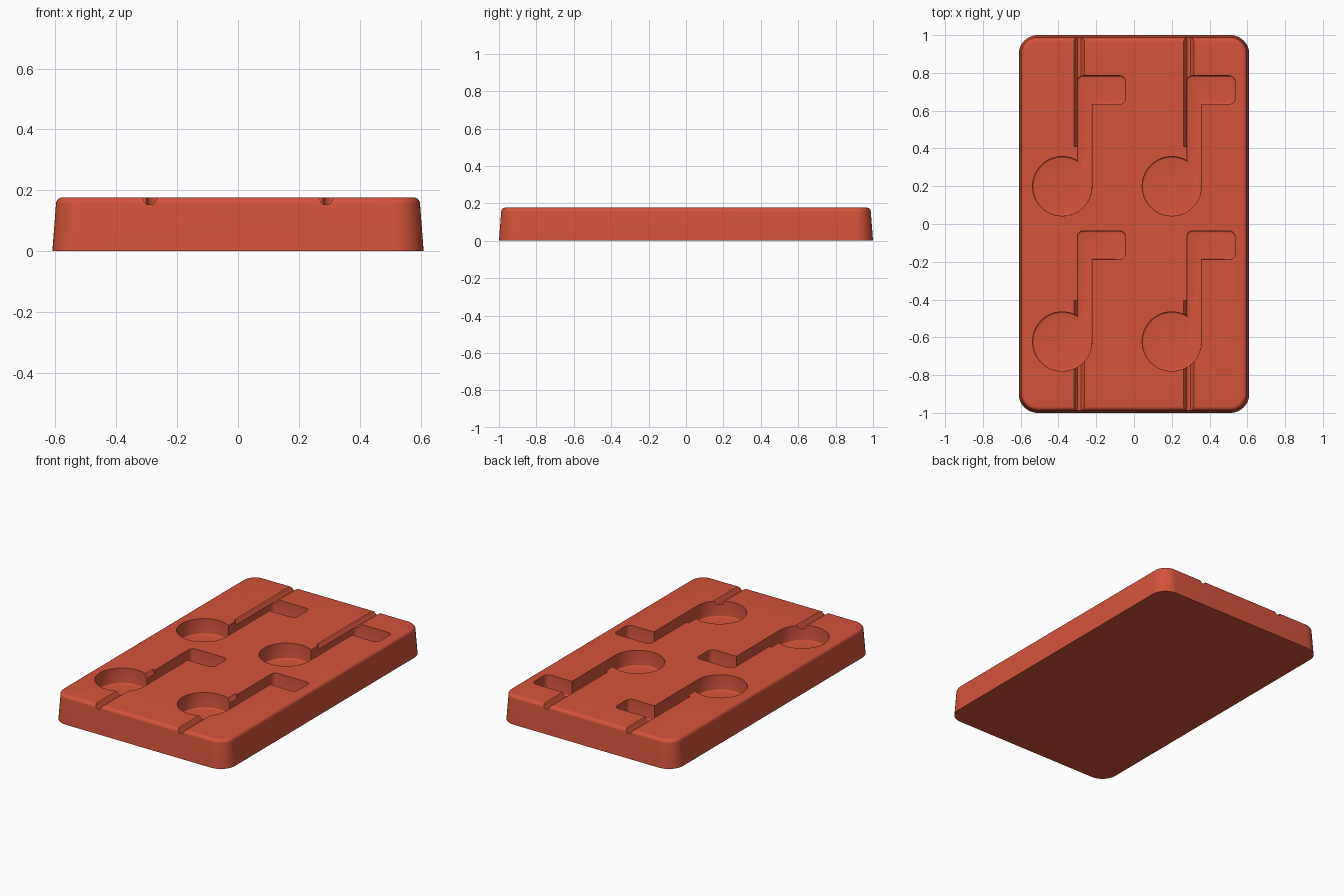
import bpy, bmesh
from math import sin, cos, pi, acos, radians

if "Cube" in bpy.data.objects:
    bpy.data.objects.remove(bpy.data.objects["Cube"])

HEIGHT, FLOOR = 0.177, 0.077

clay = bpy.data.materials.new("terracotta red")
clay.use_nodes = True
clay.diffuse_color = (0.66, 0.088, 0.042, 1)
clay.node_tree.nodes["Principled BSDF"].inputs["Base Color"].default_value = clay.diffuse_color


def finish(name, bm):
    bmesh.ops.recalc_face_normals(bm, faces=bm.faces)
    mesh = bpy.data.meshes.new(name)
    bm.to_mesh(mesh)
    bm.free()
    mesh.materials.append(clay)
    obj = bpy.data.objects.new(name, mesh)
    bpy.context.collection.objects.link(obj)
    return obj


def arc(cx, cy, r, start, end, steps):
    angles = [start + (end - start) * i / steps for i in range(steps + 1)]
    return [(cx + r * cos(a), cy + r * sin(a)) for a in angles]


def rounded_rect(hx, hy, r):
    pts = []
    for k, (sx, sy) in enumerate([(1, 1), (-1, 1), (-1, -1), (1, -1)]):
        pts += arc(sx * (hx - r), sy * (hy - r), r, k * pi / 2, (k + 1) * pi / 2, 12)
    return pts


# Drafted slab with a rounded top rim, lofted from rounded rectangles
def make_slab():
    bm = bmesh.new()
    rim = 0.022
    levels = [(0, 0)]
    for i in range(7):
        a = i * pi / 12
        levels.append((0.012 + rim * (1 - cos(a)), HEIGHT - rim * (1 - sin(a))))
    rings = []
    for inset, z in levels:
        outline = rounded_rect(0.61 - inset, 1 - inset, 0.1 - inset)
        rings.append([bm.verts.new((x, y, z)) for x, y in outline])
    for low, high in zip(rings, rings[1:]):
        for i in range(len(low)):
            j = (i + 1) % len(low)
            bm.faces.new((low[i], low[j], high[j], high[i]))
    bm.faces.new(rings[0][::-1])
    bm.faces.new(rings[-1])
    return finish("mold_block", bm)


# Note-shaped cavity: round head, stem and flag, with a filleted floor
def note_cutter(ox, oy):
    r, left, right = 0.157, 0.08, 0.157
    meet = acos(left / r)
    f, tip, top, low = 0.03, 0.335, 0.585, 0.435
    pts = arc(0, 0, r, 0, meet - 2 * pi, 56)
    pts += arc(left + f, top - f, f, pi, pi / 2, 6)
    pts += arc(tip - f, top - f, f, pi / 2, 0, 6)
    pts += arc(tip - f, low + f, f, 0, -pi / 2, 6)
    pts.append((right, low))
    bm = bmesh.new()
    base = bm.faces.new([bm.verts.new((ox + x, oy + y, FLOOR)) for x, y in pts])
    floor_edges = list(base.edges)
    res = bmesh.ops.extrude_face_region(bm, geom=[base], use_keep_orig=True)
    for v in res["geom"]:
        if isinstance(v, bmesh.types.BMVert):
            v.co.z = HEIGHT + 0.05
    bmesh.ops.recalc_face_normals(bm, faces=bm.faces)
    bmesh.ops.bevel(bm, geom=floor_edges, offset=0.025, segments=4,
                    profile=0.5, affect='EDGES', clamp_overlap=True)
    return finish("note_cutter", bm)


# Shallow stick channel with flared lips
def channel_cutter(x, y0, y1):
    half = [(0.034, 0.03), (0.027, 0), (0.021, -0.006), (0.018, -0.016), (0.01, -0.024)]
    profile = half + [(-w, d) for w, d in reversed(half)]
    bm = bmesh.new()
    ends = [[bm.verts.new((x + w, y, HEIGHT + d)) for w, d in profile] for y in (y0, y1)]
    for i in range(len(profile)):
        j = (i + 1) % len(profile)
        bm.faces.new((ends[0][i], ends[0][j], ends[1][j], ends[1][i]))
    bm.faces.new(ends[0])
    bm.faces.new(ends[1])
    return finish("channel_cutter", bm)


block = make_slab()
cutters = [note_cutter(x, y) for x in (-0.38, 0.2) for y in (0.2, -0.622)]
for x in (-0.29, 0.29):
    cutters += [channel_cutter(x, 0.41, 1.1), channel_cutter(x, -1.1, -0.405)]

# Carve everything out of the slab
bpy.context.view_layer.objects.active = block
for cutter in cutters:
    cutter.hide_render = True
    mod = block.modifiers.new("carve", 'BOOLEAN')
    mod.operation = 'DIFFERENCE'
    mod.solver = 'EXACT'
    mod.object = cutter
    bpy.ops.object.modifier_apply(modifier=mod.name)
    bpy.data.objects.remove(cutter)

bpy.ops.object.select_all(action='DESELECT')
block.select_set(True)
bpy.ops.object.shade_smooth_by_angle(angle=radians(30))
